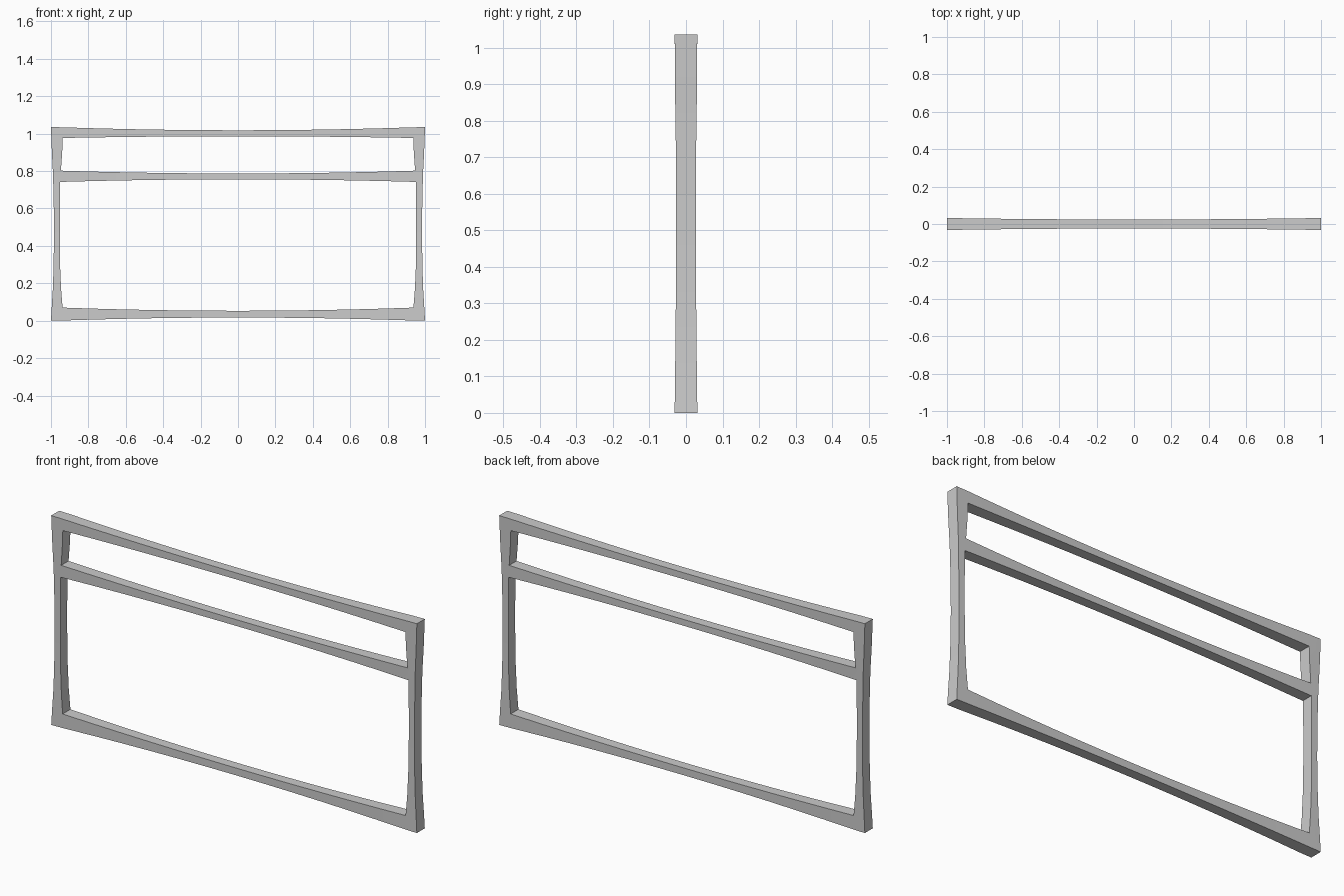
import bpy, bmesh

if "Cube" in bpy.data.objects:
    bpy.data.objects.remove(bpy.data.objects["Cube"])

bm = bmesh.new()
front, back = {}, {}


def vert(p):
    # p = (x, z, half depth); shared points are reused so the frame is one shell
    key = (round(p[0], 4), round(p[1], 4))
    if key not in front:
        front[key] = bm.verts.new((p[0], -p[2], p[1]))
        back[key] = bm.verts.new((p[0], p[2], p[1]))
    return key


def strip(a, b):
    # quads between two edge lines, on front and back
    for i in range(len(a) - 1):
        keys = [vert(p) for p in (a[i], a[i + 1], b[i + 1], b[i])]
        bm.faces.new([front[k] for k in keys])
        bm.faces.new([back[k] for k in reversed(keys)])


# Posts: (outer x, outer z, inner x, inner z, half depth)
post = [
    (1.0, 0.0, 0.938, 0.001, 0.031), (0.996, 0.07, 0.938, 0.07, 0.0305),
    (0.99, 0.17, 0.946, 0.17, 0.029), (0.986, 0.29, 0.951, 0.29, 0.028),
    (0.984, 0.45, 0.953, 0.45, 0.027), (0.985, 0.60, 0.953, 0.60, 0.027),
    (0.988, 0.742, 0.951, 0.742, 0.028), (0.990, 0.802, 0.947, 0.802, 0.029),
    (0.995, 0.90, 0.940, 0.90, 0.030), (0.998, 0.977, 0.937, 0.977, 0.0305),
    (1.0, 1.035, 0.937, 1.034, 0.031),
]
for s in (-1, 1):
    strip([(s * p[0], p[1], p[4]) for p in post],
          [(s * p[2], p[3], p[4]) for p in post])

# Rails: (lower post station, upper post station, middle bottom z, middle top z)
N = 12
for lo, hi, zb, zt in ((0, 1, 0.017, 0.053), (6, 7, 0.756, 0.787), (9, 10, 0.986, 1.018)):
    low, high = [], []
    for i in range(N + 1):
        t = -1 + 2 * i / N
        k = t * t
        for line, st, zm in ((low, post[lo], zb), (high, post[hi], zt)):
            line.append((t * st[2], zm + (st[3] - zm) * k, 0.024 + (st[4] - 0.024) * k))
    strip(low, high)

# Side walls along every open edge of the front
pairs = {front[k]: back[k] for k in front}
for e in [e for e in bm.edges if e.is_boundary and all(v in pairs for v in e.verts)]:
    a, b = e.verts
    bm.faces.new((a, b, pairs[b], pairs[a]))
bmesh.ops.recalc_face_normals(bm, faces=bm.faces)

mesh = bpy.data.meshes.new("frame")
bm.to_mesh(mesh)
bm.free()
frame = bpy.data.objects.new("frame", mesh)
bpy.context.collection.objects.link(frame)
bpy.context.view_layer.objects.active = frame
frame.select_set(True)
bpy.ops.object.shade_smooth_by_angle(angle=0.5)
